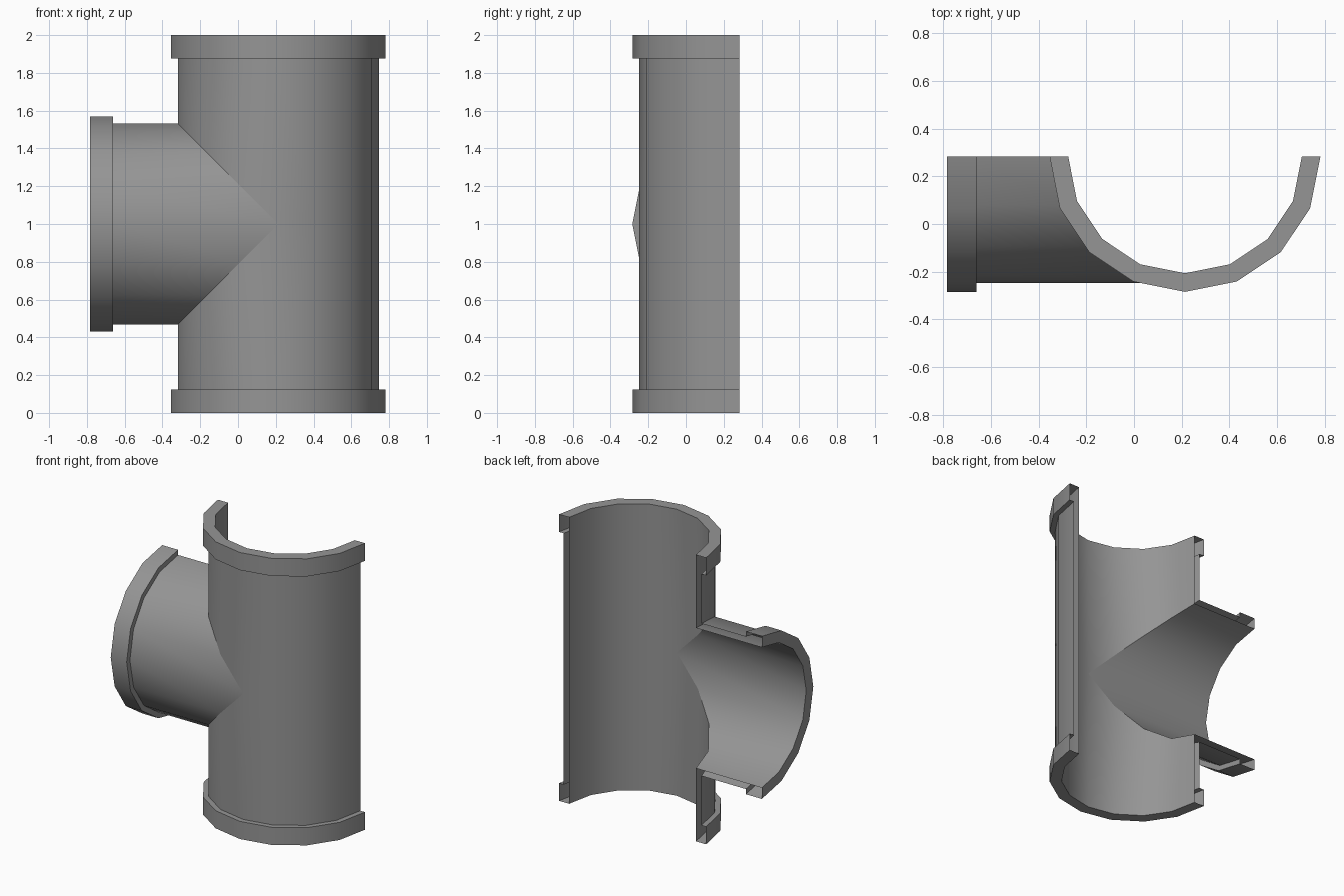
import bpy, bmesh, math
from mathutils import Vector

if "Cube" in bpy.data.objects:
    bpy.data.objects.remove(bpy.data.objects["Cube"])

CENTRE = Vector((0.214, 0.2835, 1.0))   # where the pipe axes meet, on the cut plane
INNER, OUTER, COLLAR = 0.49, 0.532, 0.568
COLLAR_LEN = 0.123
SEGS = 8                                # sides around the half pipe
FRONT = Vector((0, -1, 0))


def add_arm(bm, axis, side, length, mitre):
    """Half-pipe arm with end collar; its inboard end follows the mitre."""
    axis, side = Vector(axis), Vector(side)
    columns = []
    for k in range(SEGS + 1):
        a = math.pi * k / SEGS
        c, s = math.cos(a), math.sin(a)
        profile = [
            (INNER, mitre(INNER * c)),
            (INNER, length),
            (COLLAR, length),
            (COLLAR, length - COLLAR_LEN),
            (OUTER, length - COLLAR_LEN),
            (OUTER, mitre(OUTER * c)),
        ]
        columns.append([bm.verts.new(CENTRE + axis * d + (side * c + FRONT * s) * r)
                        for r, d in profile])
    for left, right in zip(columns, columns[1:]):
        for i in range(len(left) - 1):
            bm.faces.new((left[i], right[i], right[i + 1], left[i + 1]))


bm = bmesh.new()
# Upper and lower run of the main pipe, mitred on the branch side only
for z in (1, -1):
    add_arm(bm, (0, 0, z), (-1, 0, 0), 1.0, lambda t: max(0.0, t))
# Side branch, mitred above and below
add_arm(bm, (-1, 0, 0), (0, 0, 1), 0.998, abs)

# Weld the three arms into one shell
bmesh.ops.remove_doubles(bm, verts=bm.verts, dist=0.0005)
bmesh.ops.recalc_face_normals(bm, faces=bm.faces)
mesh = bpy.data.meshes.new("half_tee_pipe")
bm.to_mesh(mesh)
bm.free()

pipe = bpy.data.objects.new("half_tee_pipe", mesh)
bpy.context.collection.objects.link(pipe)
bpy.context.view_layer.objects.active = pipe
pipe.select_set(True)
bpy.ops.object.shade_smooth_by_angle(angle=math.radians(30))

# Keep the whole mitre crease sharp: only its edges run diagonally in x and z
for e in mesh.edges:
    d = mesh.vertices[e.vertices[0]].co - mesh.vertices[e.vertices[1]].co
    if abs(d.x * d.z) > 1e-5:
        e.use_edge_sharp = True

# Dark grey plastic
mat = bpy.data.materials.new("dark_grey")
mat.diffuse_color = (0.3, 0.3, 0.3, 1)
mat.use_nodes = True
mat.node_tree.nodes["Principled BSDF"].inputs["Base Color"].default_value = mat.diffuse_color
mesh.materials.append(mat)
